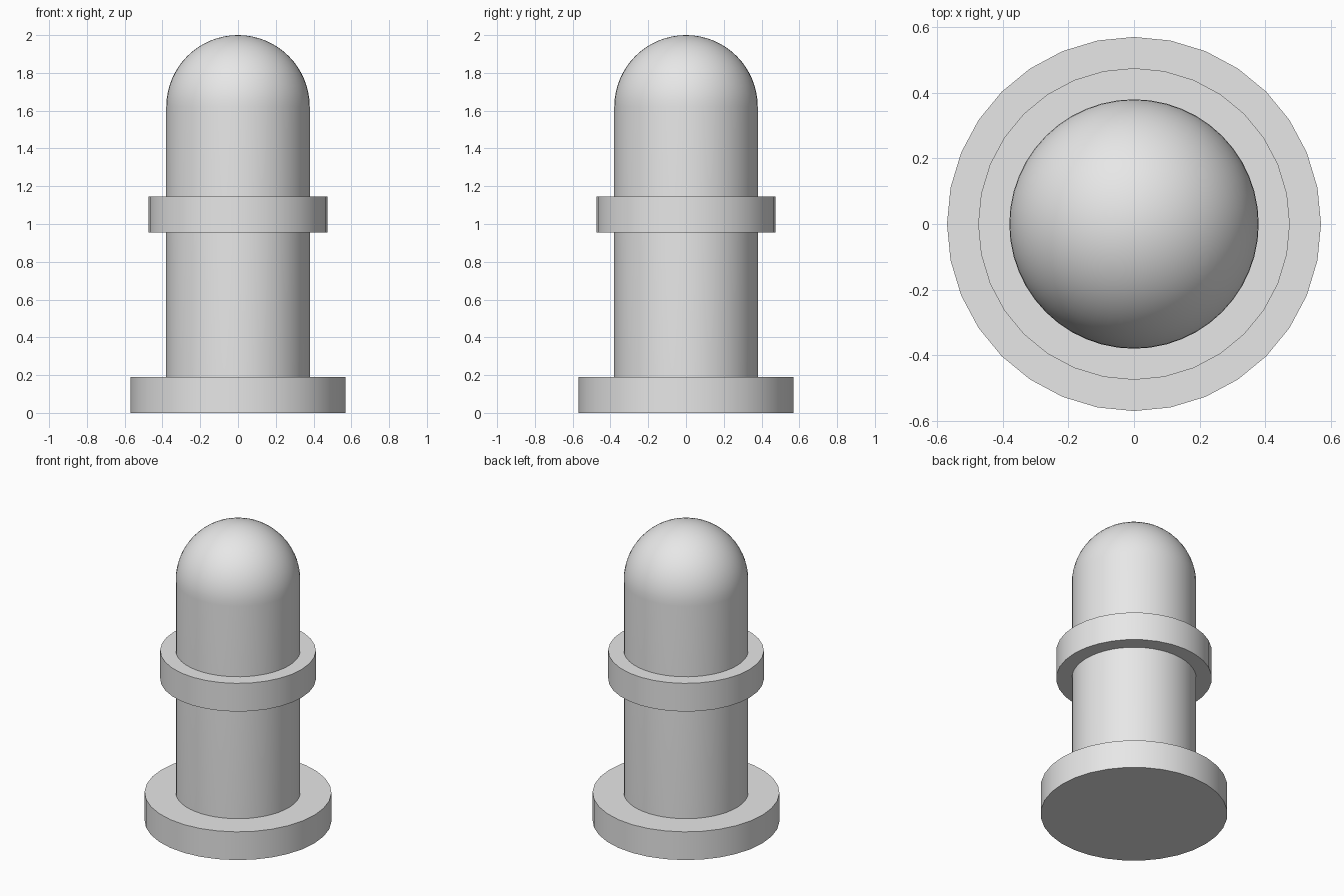
import bpy
import bmesh
import math

cube = bpy.data.objects.get("Cube")
if cube:
    bpy.data.objects.remove(cube, do_unlink=True)

# Single plain grey material
grey = bpy.data.materials.new("light_grey")
grey.use_nodes = True
colour = (0.8, 0.8, 0.8, 1)
grey.diffuse_color = colour
grey.node_tree.nodes["Principled BSDF"].inputs["Base Color"].default_value = colour


def lathe(name, profile, sides):
    """Spin a radius/height profile around the z axis."""
    bm = bmesh.new()
    verts = [bm.verts.new((r, 0, z)) for r, z in profile]
    edges = [bm.edges.new(pair) for pair in zip(verts, verts[1:])]
    bmesh.ops.spin(bm, geom=verts + edges, cent=(0, 0, 0), axis=(0, 0, 1),
                   angle=math.tau, steps=sides)
    bmesh.ops.remove_doubles(bm, verts=bm.verts, dist=0.0001)
    bmesh.ops.recalc_face_normals(bm, faces=bm.faces)
    mesh = bpy.data.meshes.new(name)
    bm.to_mesh(mesh)
    bm.free()
    mesh.materials.append(grey)
    obj = bpy.data.objects.new(name, mesh)
    bpy.context.collection.objects.link(obj)
    bpy.ops.object.select_all(action="DESELECT")
    obj.select_set(True)
    bpy.context.view_layer.objects.active = obj
    bpy.ops.object.shade_smooth_by_angle(angle=math.radians(30))
    return obj


def disc(name, radius, bottom, top):
    return lathe(name, [(0, bottom), (radius, bottom), (radius, top), (0, top)], 32)


# Foot plate and the collar around the post
disc("base", 0.57, 0, 0.19)
disc("collar", 0.475, 0.955, 1.145)

# Post with a hemispherical top
radius, shoulder, rings = 0.38, 1.62, 16
dome = [(radius * math.cos(a), shoulder + radius * math.sin(a))
        for a in (i * math.pi / 2 / rings for i in range(rings))]
lathe("post", [(0, 0.1), (radius, 0.1)] + dome + [(0, shoulder + radius)], 48)
